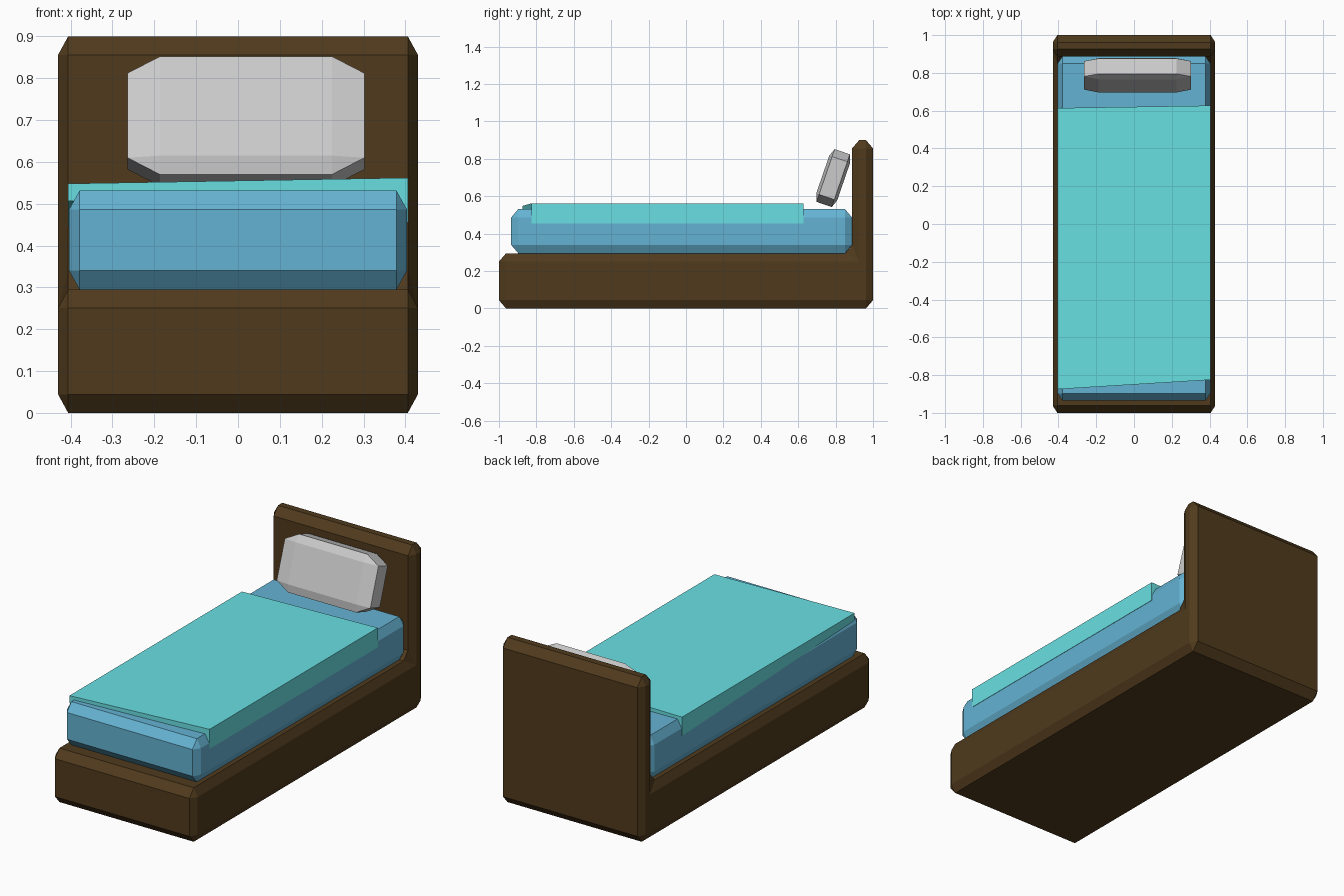
import bpy, bmesh, math
from mathutils import Matrix, Vector

if "Cube" in bpy.data.objects:
    bpy.data.objects.remove(bpy.data.objects["Cube"])


def material(name, rgb):
    m = bpy.data.materials.new(name)
    m.diffuse_color = (*rgb, 1)
    m.use_nodes = True
    m.node_tree.nodes["Principled BSDF"].inputs["Base Color"].default_value = m.diffuse_color
    return m


def finish(bm, name, mat=None):
    bmesh.ops.recalc_face_normals(bm, faces=bm.faces)
    me = bpy.data.meshes.new(name)
    bm.to_mesh(me)
    bm.free()
    ob = bpy.data.objects.new(name, me)
    bpy.context.collection.objects.link(ob)
    if mat:
        me.materials.append(mat)
    return ob


def chamfered_profile(name, profile, half_width, chamfer, mat=None):
    """Extrude a (y, z) profile along x; chamfer is a separate size per axis."""
    cx, cy, cz = chamfer
    bm = bmesh.new()
    verts = [bm.verts.new((-half_width / cx, y / cy, z / cz)) for y, z in profile]
    face = bm.faces.new(verts)
    new = bmesh.ops.extrude_face_region(bm, geom=[face])["geom"]
    bmesh.ops.translate(bm, vec=(2 * half_width / cx, 0, 0),
                        verts=[v for v in new if isinstance(v, bmesh.types.BMVert)])
    bmesh.ops.recalc_face_normals(bm, faces=bm.faces)
    bmesh.ops.bevel(bm, geom=bm.edges[:], offset=1, offset_type='OFFSET',
                    segments=1, profile=0.5, affect='EDGES')
    bmesh.ops.scale(bm, vec=chamfer, verts=bm.verts)
    return finish(bm, name, mat)


def rect(y0, y1, z0, z1):
    return [(y0, z0), (y1, z0), (y1, z1), (y0, z1)]


brown = material("wood", (0.08, 0.043, 0.012))
blue = material("mattress_blue", (0.13, 0.45, 0.65))
cyan = material("blanket_cyan", (0.14, 0.74, 0.76))

# Wooden base and headboard in one L-shaped piece
chamfered_profile("bed_frame",
                  [(-1, 0), (1, 0), (1, 0.9), (0.888, 0.9), (0.888, 0.295), (-1, 0.295)],
                  0.43, (0.024, 0.038, 0.044), brown)

# Mattress
chamfered_profile("mattress", rect(-0.935, 0.888, 0.295, 0.531),
                  0.404, (0.025, 0.038, 0.045), blue)

# Blanket: a slightly crooked slab over the mattress
bm = bmesh.new()
top = [(-0.406, -0.875, 0.548), (0.406, -0.825, 0.562),
       (0.406, 0.627, 0.562), (-0.406, 0.614, 0.548)]
bottom_z = [0.507, 0.455, 0.455, 0.445]
t = [bm.verts.new(p) for p in top]
b = [bm.verts.new((p[0], p[1], z)) for p, z in zip(top, bottom_z)]
bm.faces.new(t)
bm.faces.new(b[::-1])
for i in range(4):
    j = (i + 1) % 4
    bm.faces.new((b[i], b[j], t[j], t[i]))
finish(bm, "blanket", cyan)

# Pillow leaning against the headboard
pillow = chamfered_profile("pillow", rect(-0.059, 0.059, -0.149, 0.149),
                           0.283, (0.077, 0.016, 0.042))
pillow.data.transform(Matrix.Translation(Vector((0.019, 0.787, 0.697)))
                      @ Matrix.Rotation(math.radians(-19), 4, 'X'))
